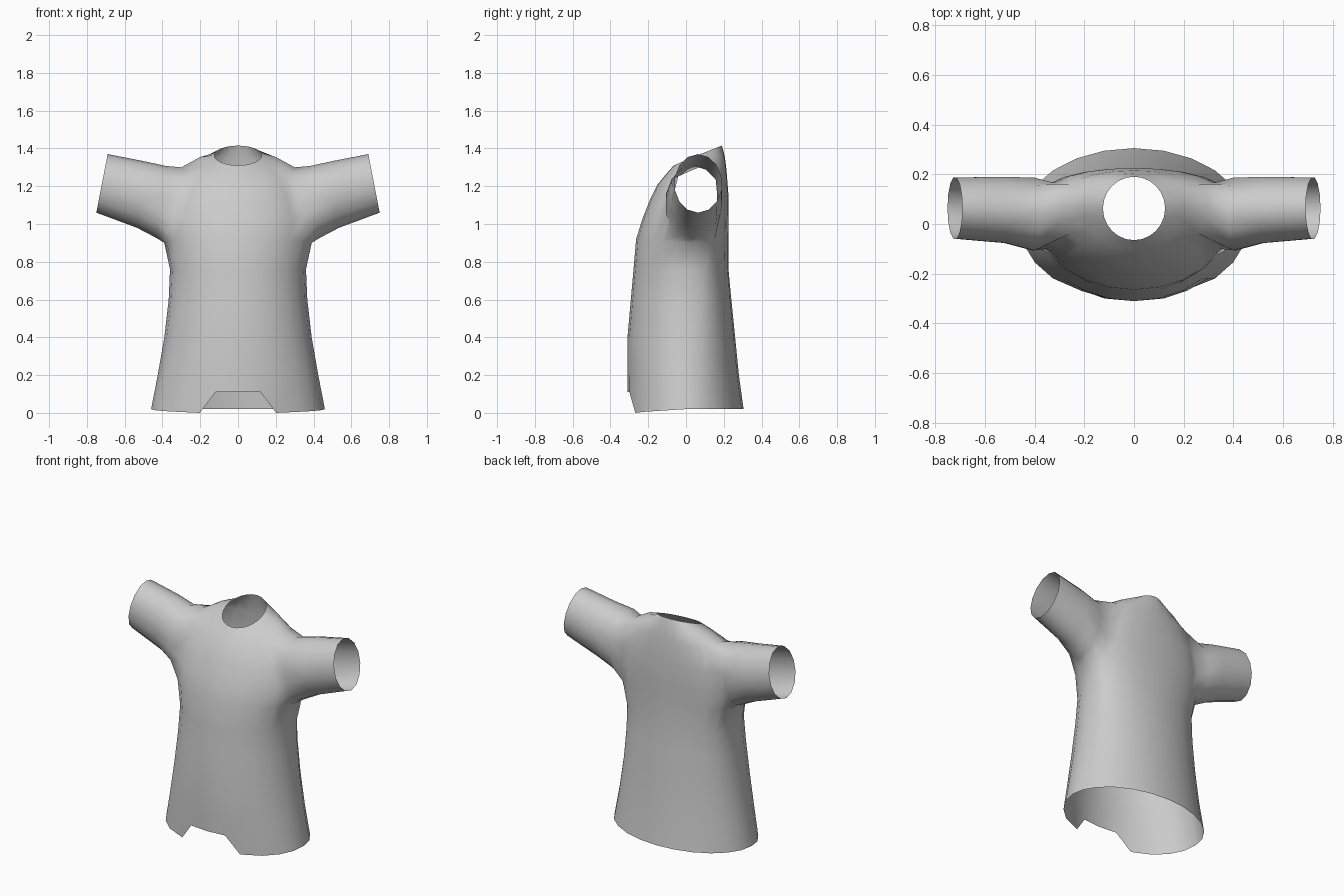
import bpy, bmesh, math

if "Cube" in bpy.data.objects:
    bpy.data.objects.remove(bpy.data.objects["Cube"], do_unlink=True)

COLS = 24      # columns around the body, column 0 is the front centre
bm = bmesh.new()

# Cloth colour
cloth = bpy.data.materials.new("grey_cloth")
cloth.use_nodes = True
grey = (0.6, 0.6, 0.6, 1)
cloth.diffuse_color = grey
cloth.node_tree.nodes["Principled BSDF"].inputs["Base Color"].default_value = grey


def body_ring(half_w, y_front, y_side, y_back, z_front, z_side, z_back, square, open_sides):
    """One loop of the body; open_sides leaves a gap for the armholes."""
    ring = []
    for i in range(COLS):
        a = 2 * math.pi * i / COLS
        s, c = math.sin(a), math.cos(a)
        if open_sides and abs(s) > 0.9:
            ring.append(None)
            continue
        y_end, z_end, p = (y_front, z_front, 1) if c > 0 else (y_back, z_back, square)
        y = y_side + (y_end - y_side) * abs(c) ** p
        z = z_side + (z_end - z_side) * abs(c)
        ring.append(bm.verts.new((half_w * s, y, z)))
    return ring


def bridge(lower, upper):
    n = len(lower)
    for i in range(n):
        j = (i + 1) % n
        quad = (lower[i], lower[j], upper[j], upper[i])
        if None not in quad:
            bm.faces.new(quad)


# Body from hem to neckline
rows = [
    (0.46, -0.31, 0.00, 0.305, 0.00, 0.02, 0.02, 1.0, False),
    (0.425, -0.31, 0.00, 0.28, 0.20, 0.20, 0.20, 0.95, False),
    (0.39, -0.31, 0.00, 0.26, 0.40, 0.40, 0.40, 0.85, False),
    (0.367, -0.292, 0.00, 0.24, 0.60, 0.60, 0.60, 0.75, False),
    (0.36, -0.278, 0.01, 0.225, 0.76, 0.76, 0.76, 0.7, False),
    (0.39, -0.264, 0.02, 0.225, 0.92, 0.90, 0.92, 0.65, False),
    (0.40, -0.23, 0.03, 0.225, 1.03, 1.03, 1.03, 0.6, True),
    (0.37, -0.19, 0.05, 0.225, 1.13, 1.15, 1.15, 0.6, True),
    (0.30, -0.15, 0.07, 0.215, 1.21, 1.30, 1.28, 0.7, False),
    (0.20, -0.105, 0.075, 0.205, 1.265, 1.355, 1.36, 0.85, False),
    (0.125, -0.065, 0.063, 0.19, 1.31, 1.365, 1.415, 1.0, False),
]
rings = [body_ring(*r) for r in rows]
for lower, upper in zip(rings, rings[1:]):
    bridge(lower, upper)

# Notch in the front of the hem
for i in (-1, 0, 1):
    rings[0][i].co.z = 0.11
for i in (-2, 2):
    rings[0][i].co.x *= 0.88
    rings[0][i].co.z = 0.0

# Sleeves: x at top and bottom, z at top and bottom, y at front and back
sleeve_rows = [
    (0.38, 0.43, 1.307, 0.925, -0.11, 0.19),
    (0.50, 0.535, 1.333, 0.98, -0.08, 0.193),
    (0.69, 0.75, 1.37, 1.06, -0.062, 0.19),
]
pit, low, mid, top = rings[5:9]
for side in (1, -1):
    # Armhole loop: under the arm, up the back, over the shoulder, down the front
    hole = [pit[side * i] for i in range(4, 9)]
    hole += [low[side * 8], mid[side * 8]]
    hole += [top[side * i] for i in range(8, 3, -1)]
    hole += [mid[side * 4], low[side * 4]]
    n = len(hole)
    previous = hole
    for xt, xb, zt, zb, yf, yb in sleeve_rows:
        ring = []
        for k in range(n):
            a = 2 * math.pi * (k - 2) / n
            h = (1 - math.cos(a)) / 2
            y = (yf + yb) / 2 + (yb - yf) / 2 * math.sin(a)
            ring.append(bm.verts.new((side * (xb + (xt - xb) * h), y, zb + (zt - zb) * h)))
        bridge(previous, ring)
        previous = ring

bmesh.ops.recalc_face_normals(bm, faces=bm.faces)
# Make the cloth face outward, judged by the front centre
front = min(bm.faces, key=lambda f: f.calc_center_median().y)
if front.normal.y > 0:
    bmesh.ops.reverse_faces(bm, faces=bm.faces)
for f in bm.faces:
    f.smooth = True

mesh = bpy.data.meshes.new("shirt")
bm.to_mesh(mesh)
bm.free()
mesh.materials.append(cloth)
shirt = bpy.data.objects.new("shirt", mesh)
bpy.context.collection.objects.link(shirt)
